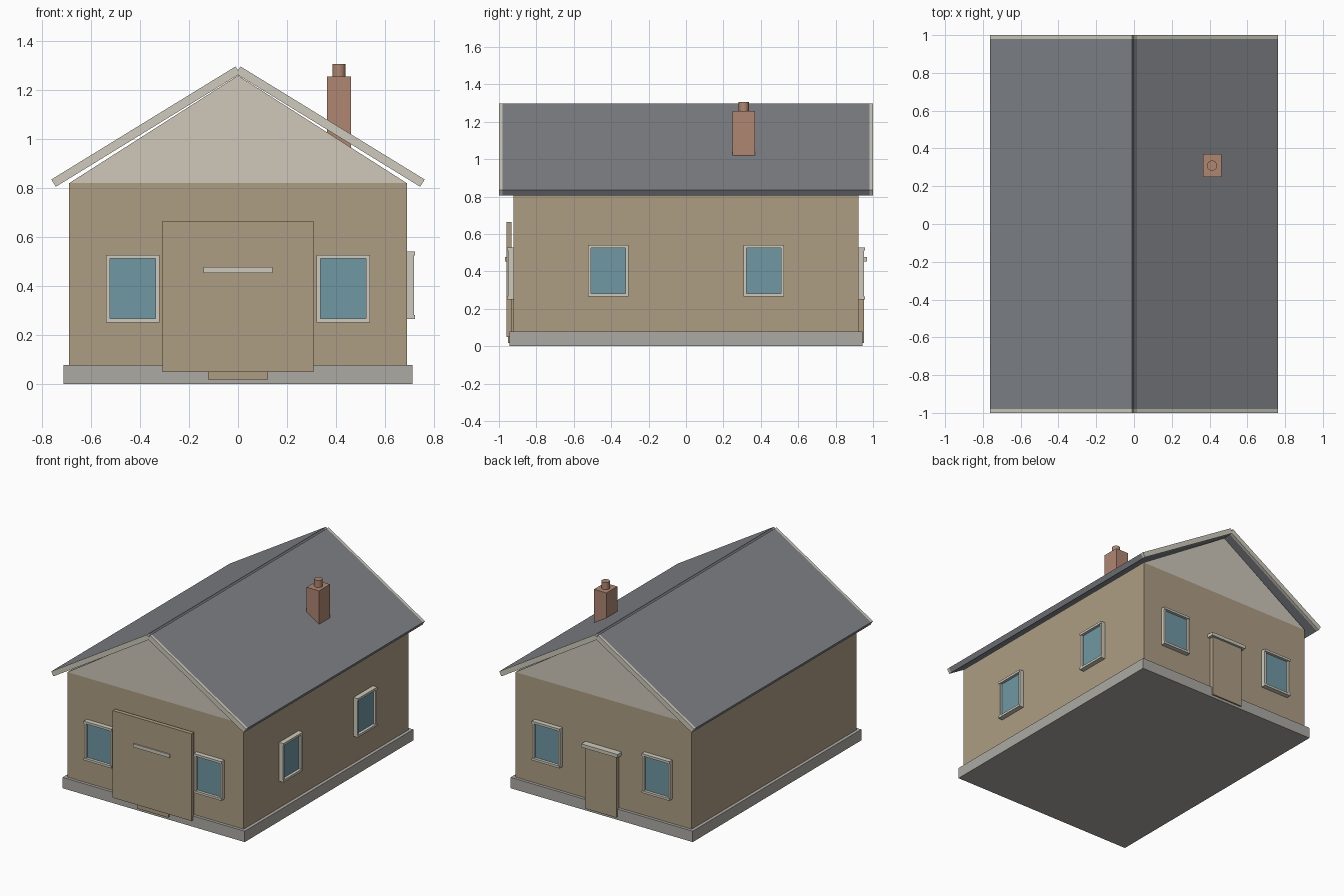
import bpy, bmesh
from mathutils import Vector

if "Cube" in bpy.data.objects:
    bpy.data.objects.remove(bpy.data.objects["Cube"])


def material(name, rgb):
    m = bpy.data.materials.new(name)
    m.diffuse_color = (*rgb, 1)
    m.use_nodes = True
    m.node_tree.nodes["Principled BSDF"].inputs["Base Color"].default_value = m.diffuse_color
    return m


WALL = material("tan_wall", (0.42, 0.34, 0.23))
GABLE = material("pale_gable", (0.62, 0.57, 0.49))
TRIM = material("trim", (0.62, 0.59, 0.51))
STONE = material("stone", (0.41, 0.40, 0.37))
SLATE = material("slate", (0.21, 0.22, 0.24))
BRICK = material("brick", (0.43, 0.24, 0.17))
GLASS = material("glass", (0.16, 0.31, 0.37))


def finish(name, bm, mat):
    bmesh.ops.recalc_face_normals(bm, faces=bm.faces)
    me = bpy.data.meshes.new(name)
    bm.to_mesh(me)
    bm.free()
    me.materials.append(mat)
    ob = bpy.data.objects.new(name, me)
    bpy.context.collection.objects.link(ob)
    return ob


def box(name, x, y, z, mat):
    """Box from (min, max) ranges."""
    bm = bmesh.new()
    bmesh.ops.create_cube(bm, size=1)
    for v in bm.verts:
        v.co = [r[0] if c < 0 else r[1] for c, r in zip(v.co, (x, y, z))]
    return finish(name, bm, mat)


def prism(name, profile, y0, y1, mat):
    """Extrude an XZ profile along y."""
    bm = bmesh.new()
    face = bm.faces.new([bm.verts.new((x, y0, z)) for x, z in profile])
    ext = bmesh.ops.extrude_face_region(bm, geom=[face])["geom"]
    verts = [g for g in ext if isinstance(g, bmesh.types.BMVert)]
    bmesh.ops.translate(bm, verts=verts, vec=(0, y1 - y0, 0))
    return finish(name, bm, mat)


# Plinth, walls and gable
W, D = 0.69, 0.922
box("plinth", (-0.713, 0.713), (-0.943, 0.943), (0, 0.077), STONE)
box("walls", (-W, W), (-D, D), (0.04, 0.82), WALL)
prism("gable", [(-W, 0.82), (W, 0.82), (0, 1.26)], -D, D, GABLE)

# Roof slabs with barge boards, one set per slope
ridge, eave = Vector((0.01, 1.297)), Vector((0.763, 0.835))
along = (eave - ridge).normalized()
drop = Vector((along.y, -along.x)) * 0.035
slab = [ridge, eave, eave + drop, ridge + drop]
for s, side in ((-1, "left"), (1, "right")):
    pts = [(s * p.x, p.y) for p in slab]
    prism("roof_" + side, pts, -0.98, 0.98, SLATE)
    prism("barge_front_" + side, pts, -1.0, -0.98, TRIM)
    prism("barge_back_" + side, pts, 0.98, 1.0, TRIM)

# Chimney and pot
box("chimney", (0.364, 0.462), (0.248, 0.37), (0.95, 1.256), BRICK)
bm = bmesh.new()
bmesh.ops.create_cone(bm, cap_ends=True, segments=24, radius1=0.027, radius2=0.027, depth=0.06)
bmesh.ops.translate(bm, verts=bm.verts, vec=(0.413, 0.309, 1.276))
pot = finish("chimney_pot", bm, BRICK)
bpy.context.view_layer.objects.active = pot
pot.select_set(True)
bpy.ops.object.shade_smooth_by_angle()


def wall_box(name, wall, a, out, z, mat):
    """Box on a wall: a = range along the wall, out = distances from centre."""
    if wall == "right":
        box(name, out, a, z, mat)
    else:
        s = -1 if wall == "front" else 1
        box(name, a, tuple(sorted((s * out[0], s * out[1]))), z, mat)


def window(name, wall, centre, z0, z1, face):
    h, t = 0.109, 0.016
    a0, a1 = centre - h, centre + h
    inner = face - 0.01
    wall_box(name + "_sill", wall, (a0, a1), (inner, face + 0.034), (z0, z0 + t), TRIM)
    wall_box(name + "_head", wall, (a0, a1), (inner, face + 0.034), (z1 - t, z1), TRIM)
    wall_box(name + "_jamb_a", wall, (a0, a0 + t), (inner, face + 0.029), (z0 + t, z1 - t), TRIM)
    wall_box(name + "_jamb_b", wall, (a1 - t, a1), (inner, face + 0.029), (z0 + t, z1 - t), TRIM)
    wall_box(name + "_glass", wall, (a0 + t, a1 - t), (inner, face + 0.014),
             (z0 + t, z1 - t), GLASS)


# Windows: two each on front, back and right walls; doors with lintels front and back
for s, tag in ((-1, "a"), (1, "b")):
    window("window_right_" + tag, "right", s * 0.416, 0.265, 0.54, W)
    for wall in ("front", "back"):
        window(f"window_{wall}_{tag}", wall, s * 0.43, 0.25, 0.527, D)
for wall in ("front", "back"):
    wall_box("door_" + wall, wall, (-0.122, 0.122), (0.90, 0.953), (0.018, 0.453), WALL)
    wall_box("lintel_" + wall, wall, (-0.142, 0.142), (0.90, 0.969), (0.453, 0.477), TRIM)

# Wide garage panel over the front door
box("garage_panel", (-0.309, 0.309), (-0.961, -0.932), (0.048, 0.665), WALL)
